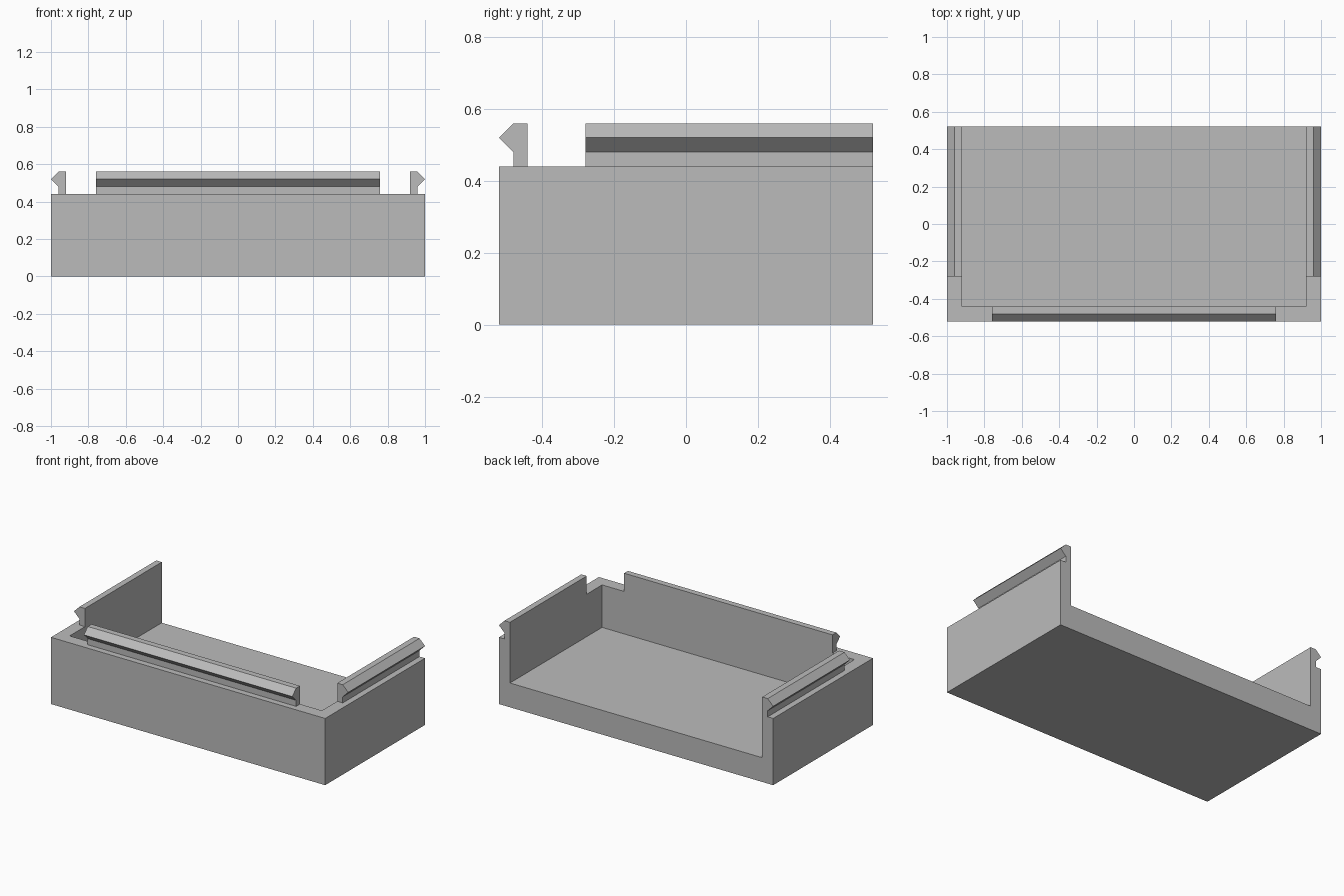
import bpy
import bmesh
from mathutils import Vector

cube = bpy.data.objects.get("Cube")
if cube:
    bpy.data.objects.remove(cube, do_unlink=True)

HALF_X, HALF_Y = 1.0, 0.52
RIM, FLOOR, WALL = 0.44, 0.16, 0.08

grey = bpy.data.materials.new("plain_grey")
grey.use_nodes = True
GREY = (0.5, 0.5, 0.5, 1)
grey.diffuse_color = GREY
grey.node_tree.nodes["Principled BSDF"].inputs["Base Color"].default_value = GREY


def prism(name, outline, sweep):
    """Extrude a flat outline along the sweep vector."""
    bm = bmesh.new()
    face = bm.faces.new([bm.verts.new(p) for p in outline])
    ext = bmesh.ops.extrude_face_region(bm, geom=[face], use_keep_orig=True)
    moved = [v for v in ext["geom"] if isinstance(v, bmesh.types.BMVert)]
    bmesh.ops.translate(bm, verts=moved, vec=Vector(sweep))
    bmesh.ops.recalc_face_normals(bm, faces=bm.faces)
    mesh = bpy.data.meshes.new(name)
    bm.to_mesh(mesh)
    bm.free()
    mesh.materials.append(grey)
    obj = bpy.data.objects.new(name, mesh)
    bpy.context.collection.objects.link(obj)
    return obj


def box(name, low, high):
    (x0, y0, z0), (x1, y1, z1) = low, high
    base = [(x0, y0, z0), (x1, y0, z0), (x1, y1, z0), (x0, y1, z0)]
    return prism(name, base, (0, 0, z1 - z0))


# Tray: a block hollowed from the top and open at the back
tray = box("tray", (-HALF_X, -HALF_Y, 0), (HALF_X, HALF_Y, RIM))
cavity = box("cavity_cutter", (WALL - HALF_X, WALL - HALF_Y, FLOOR),
             (HALF_X - WALL, HALF_Y + 0.2, RIM + 0.2))
cavity.hide_render = True
cavity.hide_set(True)
cut = tray.modifiers.new("cavity", "BOOLEAN")
cut.operation = "DIFFERENCE"
cut.solver = "EXACT"
cut.object = cavity

# Snap rail section: (distance in from the outer face, height above the rim)
STEP = WALL / 2
section = [(WALL, 0), (STEP, 0), (STEP, STEP), (0, 2 * STEP),
           (STEP, 3 * STEP), (WALL, 3 * STEP)]

# Front rail
prism("front_rail", [(-0.76, d - HALF_Y, RIM + h) for d, h in section], (1.52, 0, 0))

# Side rails, running to the open back
for side, name in ((1, "left_rail"), (-1, "right_rail")):
    prism(name, [(side * (HALF_X - d), -0.28, RIM + h) for d, h in section],
          (0, HALF_Y + 0.28, 0))
